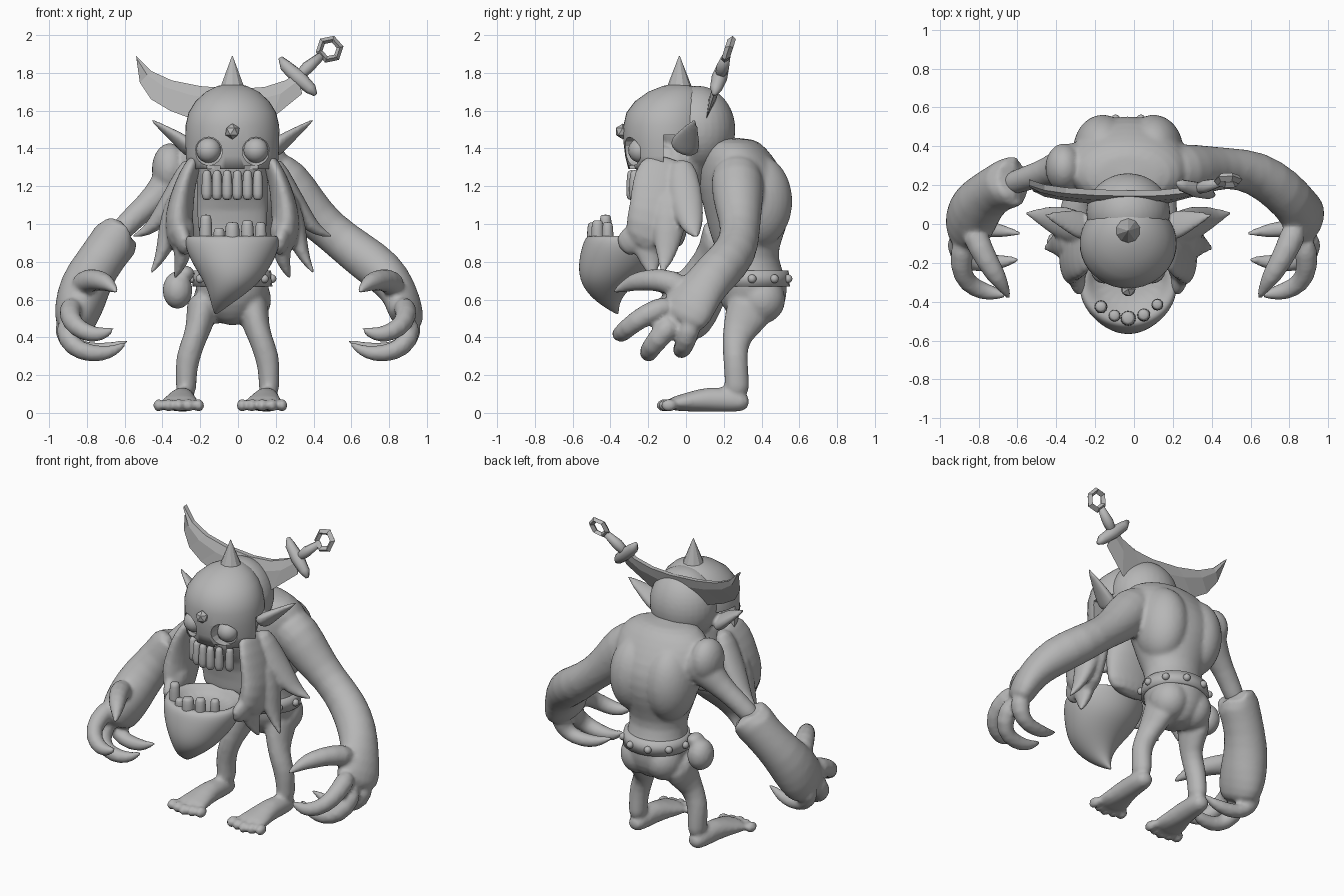
import bpy, bmesh, math
from mathutils import Vector, Matrix

if "Cube" in bpy.data.objects:
    bpy.data.objects.remove(bpy.data.objects["Cube"])

grey = bpy.data.materials.new("clay grey")
grey.use_nodes = True
grey.diffuse_color = (0.47, 0.47, 0.47, 1)
grey.node_tree.nodes["Principled BSDF"].inputs["Base Color"].default_value = (0.47, 0.47, 0.47, 1)
CX = -0.03


def loft(bm, rows, n=12, flat=False):
    """Skin elliptical rings (x, y, z, a, b) along a path; flat keeps the rings level."""
    rows = [r if len(r) == 5 else (*r, r[3]) for r in rows]
    pts = [Vector(r[:3]) for r in rows]
    rings, u = [], None
    for i, (p, r) in enumerate(zip(pts, rows)):
        if flat:
            u, v = Vector((1, 0, 0)), Vector((0, 1, 0))
        else:
            t = (pts[min(i + 1, len(pts) - 1)] - pts[max(i - 1, 0)]).normalized()
            u = t.cross(Vector((1, 0, 0))) if u is None else u - t * u.dot(t)
            u.normalize()
            v = t.cross(u)
        angles = [math.tau * k / n for k in range(n)]
        rings.append([bm.verts.new(p + u * r[3] * math.cos(q) + v * r[4] * math.sin(q)) for q in angles])
    for lo, hi in zip(rings, rings[1:]):
        for k in range(n):
            bm.faces.new((lo[k], lo[(k + 1) % n], hi[(k + 1) % n], hi[k]))
    bm.faces.new(rings[0])
    bm.faces.new(rings[-1])


def ball(bm, c, r):
    r = r if isinstance(r, tuple) else (r, r, r)
    m = Matrix.Translation(c) @ Matrix.Diagonal((*r, 1))
    bmesh.ops.create_uvsphere(bm, u_segments=16, v_segments=10, radius=1, matrix=m)


def box(bm, lo, hi):
    lo, hi = Vector(lo), Vector(hi)
    m = Matrix.Translation((lo + hi) / 2) @ Matrix.Diagonal((*(hi - lo), 1))
    bmesh.ops.create_cube(bm, size=1, matrix=m)


def finish(name, bm, subsurf=0, voxel=0, smooth=True):
    bmesh.ops.recalc_face_normals(bm, faces=bm.faces[:])
    for f in bm.faces:
        f.smooth = smooth
    me = bpy.data.meshes.new(name)
    bm.to_mesh(me)
    bm.free()
    me.materials.append(grey)
    ob = bpy.data.objects.new(name, me)
    bpy.context.collection.objects.link(ob)
    if subsurf:
        ob.modifiers.new("round", "SUBSURF").levels = subsurf
        ob.modifiers["round"].render_levels = subsurf
    if voxel:
        rm = ob.modifiers.new("blend", "REMESH")
        rm.mode, rm.voxel_size, rm.use_smooth_shade = "VOXEL", voxel, True
        sm = ob.modifiers.new("soften", "SMOOTH")
        sm.factor, sm.iterations = 0.5, 3
    return ob


def mirrored(rows, side, centre=0.0):
    return [(centre + side * (r[0] - centre), *r[1:]) for r in rows]


def hand(bm, side):
    # three curled clawed fingers and a thumb
    for path in (
        [(.87, -.06, .58, .07), (.9, -.22, .52, .06), (.86, -.31, .45, .054), (.77, -.35, .41, .05), (.7, -.36, .42, .034), (.65, -.37, .45, .005)],
        [(.9, -.05, .5, .07), (.91, -.16, .38, .06), (.83, -.2, .32, .054), (.72, -.2, .31, .046), (.65, -.19, .33, .032), (.58, -.18, .38, .005)],
        [(.92, .03, .5, .07), (.91, 0, .38, .058), (.83, -.02, .33, .05), (.72, -.03, .33, .044), (.65, -.04, .35, .03), (.57, -.05, .39, .005)],
        [(.84, 0, .66, .08), (.79, -.13, .71, .064), (.72, -.25, .7, .058), (.68, -.31, .68, .04), (.63, -.4, .63, .005)],
    ):
        loft(bm, mirrored(path, side), 10)


# body: torso, arms, legs and bare hand blended into one skin
bm = bmesh.new()
loft(bm, [(CX, .36, .46, .06, .08), (CX, .36, .53, .13, .15), (CX, .35, .62, .2, .19), (CX, .35, .72, .2, .185),
          (CX, .33, .82, .175, .15), (CX, .32, .92, .21, .19), (CX, .33, 1.05, .26, .23), (CX, .31, 1.2, .31, .25),
          (CX, .28, 1.32, .32, .21), (CX, .26, 1.4, .28, .17), (CX, .25, 1.46, .17, .11)], 20, True)
for side in (1, -1):
    ball(bm, (CX + side * .13, .38, 1.12), (.16, .19, .25))
    ball(bm, (CX + side * .09, .4, .6), (.12, .13, .13))
loft(bm, [(.14, .27, 1.3, .13), (.25, .27, 1.22, .15), (.36, .28, 1.08, .13), (.48, .29, .97, .105), (.63, .27, .85, .12),
          (.77, .17, .75, .125), (.85, .08, .65, .125, .1), (.885, .01, .55, .16, .09), (.895, -.04, .46, .13, .07)])
loft(bm, [(-.24, .3, 1.3, .15), (-.34, .3, 1.24, .12), (-.44, .27, 1.13, .075), (-.54, .24, 1.05, .065), (-.68, .19, .9, .065)])
ball(bm, (-.36, .29, 1.29), (.1, .13, .14))
hand(bm, 1)
LEG = -0.055
for side, splay in ((1, .025), (-1, -.06)):
    loft(bm, mirrored([(.07, .36, .62, .14, .1), (.085, .32, .5, .125, .08), (.115, .26, .4, .075, .062),
                       (.16, .26, .29, .068, .068), (.165, .27, .18, .065, .055), (.165, .27, .08, .075, .06)], side, LEG))
    foot = [(.165, .34, .05, .04, .045), (.165, .26, .065, .065, .065), (.16, .12, .075, .072, .07),
            (.155, 0, .055, .05, .1), (.15, -.1, .045, .036, .125)]
    foot = [(r[0] + splay * (r[1] - .35) * 2 * side, *r[1:]) for r in mirrored(foot, side, LEG)]
    loft(bm, foot)
    for k in range(5):
        ball(bm, (foot[-1][0] + (k - 2) * .053, -.115 + .012 * abs(k - 2), .04), (.03, .045, .034))
finish("body", bm, 1, .014)

# right gauntlet with ragged open cuff
bm = bmesh.new()
loft(bm, [(-.65, .2, .9, .07), (-.61, .22, .96, .1), (-.61, .225, .97, .15), (-.7, .19, .85, .12),
          (-.79, .12, .72, .135), (-.83, .05, .61, .16, .14), (-.86, -.02, .5, .17, .12), (-.87, -.06, .42, .12, .08)], 14)
bm.verts.ensure_lookup_table()
for k in range(28, 42, 3):
    bm.verts[k].co += Vector((.03, .01, .04))
hand(bm, -1)
finish("gauntlet", bm, 1, .014)

# belt with studs, and a hip pouch
bm = bmesh.new()
loft(bm, [(CX, .35, z, a, a - .012) for z, a in ((.67, .19), (.67, .212), (.755, .205), (.755, .17))], 24, True)
finish("belt", bm)
bm = bmesh.new()
for k in range(10):
    q = math.tau * k / 10
    ball(bm, (CX + .21 * math.cos(q), .35 + .2 * math.sin(q), .71), .023)
finish("belt_studs", bm)
bm = bmesh.new()
ball(bm, (-.32, .3, .65), (.08, .09, .1))
ball(bm, (-.28, .3, .74), (.05, .06, .04))
finish("pouch", bm, 0, .014)

# head with pointed ears, upper jaw and throat
bm = bmesh.new()
ball(bm, (CX, .06, 1.5), (.225, .21, .235))
loft(bm, [(CX, -.07, .86, .17, .06), (CX, -.06, 1.0, .19, .07), (CX, -.06, 1.15, .19, .1), (CX, -.08, 1.24, .19, .2),
          (CX, -.09, 1.45, .21, .2)], 20, True)
loft(bm, [(CX, .2, 1.3, .15, .12), (CX, .1, 1.5, .16, .14)], 12, True)
for side in (1, -1):
    loft(bm, mirrored([(.17, -.02, 1.38, .08, .05), (.23, 0, 1.43, .085, .04), (.3, .02, 1.48, .055, .025),
                       (.41, .05, 1.56, .006, .006)], side, CX))
finish("head", bm, 1, .012)

# helmet mask with eye holes and cut away sides
bm = bmesh.new()
loft(bm, [(CX, y, z, a, b) for y, z, a, b in (
    (-.1, 1.29, .24, .205), (-.1, 1.36, .247, .222), (-.1, 1.44, .25, .232), (-.1, 1.52, .248, .232), (-.095, 1.59, .232, .22),
    (-.08, 1.65, .195, .19), (-.06, 1.7, .14, .14), (-.045, 1.73, .08, .08), (-.04, 1.742, .03, .03))], 40, True)
helmet = finish("helmet", bm)
bm = bmesh.new()
box(bm, (-.5, -.12, 1.2), (.5, .3, 1.47))
for side in (1, -1):
    loft(bm, [(CX + side * .125, y, 1.385, .075, .072) for y in (-.5, -.24)], 16)
    box(bm, (CX + side * .1 - .035, -.5, 1.25), (CX + side * .1 + .035, -.24, 1.31))
cutter = finish("helmet_cutter", bm, smooth=False)
cutter.hide_render = True
cutter.display_type = "WIRE"
cut = helmet.modifiers.new("openings", "BOOLEAN")
cut.object, cut.operation, cut.solver, cut.use_self = cutter, "DIFFERENCE", "EXACT", True

bm = bmesh.new()
bmesh.ops.create_cone(bm, segments=10, radius1=.068, radius2=.002, depth=.17, cap_ends=True,
                      matrix=Matrix.Translation((CX, -.035, 1.805)))
finish("helmet_spike", bm, smooth=False)
bm = bmesh.new()
bmesh.ops.create_icosphere(bm, subdivisions=1, radius=.042, matrix=Matrix.Translation((CX, -.335, 1.49)))
finish("brow_stud", bm, smooth=False)
bm = bmesh.new()
for side in (1, -1):
    ball(bm, (CX + side * .125, -.24, 1.39), .066)
finish("eyes", bm)

# beard: flared side curtains ending in pointed locks, joined to the jaw
bm = bmesh.new()
for side in (1, -1):
    for path in (
        [(.15, -.1, 1.36, .12, .04), (.21, -.13, 1.25, .16, .05), (.24, -.13, 1.12, .17, .07), (.26, -.16, .99, .17, .08), (.23, -.22, .85, .12, .07)],
        [(.18, -.03, 1.35, .07, .05), (.26, -.01, 1.18, .1, .06), (.35, .02, 1.03, .08, .055), (.42, .04, .96, .045, .03), (.51, .06, .93, .004)],
        [(.23, -.08, 1.2, .1, .06), (.29, -.09, 1.02, .1, .07), (.32, -.1, .9, .075, .05), (.36, -.11, .8, .04, .025), (.41, -.13, .73, .004)],
        [(.22, -.2, 1.05, .1, .06), (.23, -.2, .9, .1, .06), (.235, -.19, .8, .06, .04), (.28, -.17, .7, .004)],
        [(.25, -.14, 1.05, .1, .05), (.245, -.24, .93, .09, .05), (.21, -.36, .87, .07, .04)],
    ):
        loft(bm, mirrored(path, side, CX))
finish("beard", bm, 1, .012)

# lower jaw: hollow bowl running to a hooked chin
bm = bmesh.new()
loft(bm, [(-.12, -.36, .52, .005, .005), (-.08, -.42, .59, .065, .065), (CX, -.42, .68, .14, .14), (CX, -.36, .78, .21, .215),
          (CX, -.33, .88, .255, .225), (CX, -.31, .945, .255, .22), (CX, -.3, .935, .2, .17), (CX, -.29, .87, .15, .12)], 20, True)
finish("lower_jaw", bm, 2)

# teeth along both jaws
bm = bmesh.new()
for x, top, r in ((-.17, 1.05, .038), (-.1, .98, .034), (-.03, 1.01, .044), (.05, 1.02, .038), (.12, 1.01, .034)):
    y = -.29 - math.sqrt(max(.195 ** 2 - (x - CX) ** 2, 0))
    loft(bm, [(x, y, .88, r), (x, y, .94, r), (x, y, top - .01, r * .9), (x, y, top, r * .6)], 8)
for k in range(6):
    x = -.165 + k * .054
    y = -.09 - .2 * math.sqrt(1 - ((x - CX) / .2) ** 2)
    loft(bm, [(x, y, 1.29, .024), (x, y, 1.24, .028), (x, y, 1.15, .034), (x, y, 1.125, .02)], 8)
finish("teeth", bm, 1)


# curved blade lodged in the back of the head, leaning back
def lean(x, z, off=0.0):
    return Vector((x, .105 + .32 * (z - 1.55) + off, z))


bm = bmesh.new()
upper = [(-.54, 1.89), (-.46, 1.81), (-.35, 1.76), (-.2, 1.73), (0, 1.715), (.14, 1.725), (.25, 1.76), (.31, 1.8)]
lower = [(-.535, 1.86), (-.52, 1.75), (-.46, 1.66), (-.36, 1.6), (-.2, 1.54), (0, 1.52), (.18, 1.56), (.34, 1.69)]
loops = []
for (x, z), (x2, z2) in zip(upper, lower):
    mx, mz = x * .65 + x2 * .35, z * .65 + z2 * .35
    loops.append([bm.verts.new(c) for c in (lean(x, z, -.015), lean(x, z, .015), lean(mx, mz, .02), lean(x2, z2), lean(mx, mz, -.02))])
for p, q in zip(loops, loops[1:]):
    for k in range(5):
        bm.faces.new((p[k], p[(k + 1) % 5], q[(k + 1) % 5], q[k]))
bm.faces.new(loops[0])
bm.faces.new(loops[-1])
finish("blade", bm, smooth=False)
bm = bmesh.new()
loft(bm, [(*lean(x, z), r) for x, z, r in ((.225, 1.88, .012), (.25, 1.84, .032), (.32, 1.775, .042), (.385, 1.715, .032), (.41, 1.685, .012))], 8)
loft(bm, [(*lean(x, z), r) for x, z, r in ((.31, 1.77, .025), (.37, 1.83, .034), (.44, 1.89, .022))], 8)
finish("sword_grip", bm)

# hexagonal pommel ring
bm = bmesh.new()
ring = []
for k in range(6):
    q = math.tau * k / 6 + .2
    ring.append([bm.verts.new(lean(.485 + r * math.cos(q), 1.925 + r * math.sin(q), o))
                 for r, o in ((.075, 0), (.056, .022), (.038, 0), (.056, -.022))])
for k in range(6):
    p, q = ring[k], ring[(k + 1) % 6]
    for j in range(4):
        bm.faces.new((p[j], p[(j + 1) % 4], q[(j + 1) % 4], q[j]))
finish("pommel_ring", bm, smooth=False)
